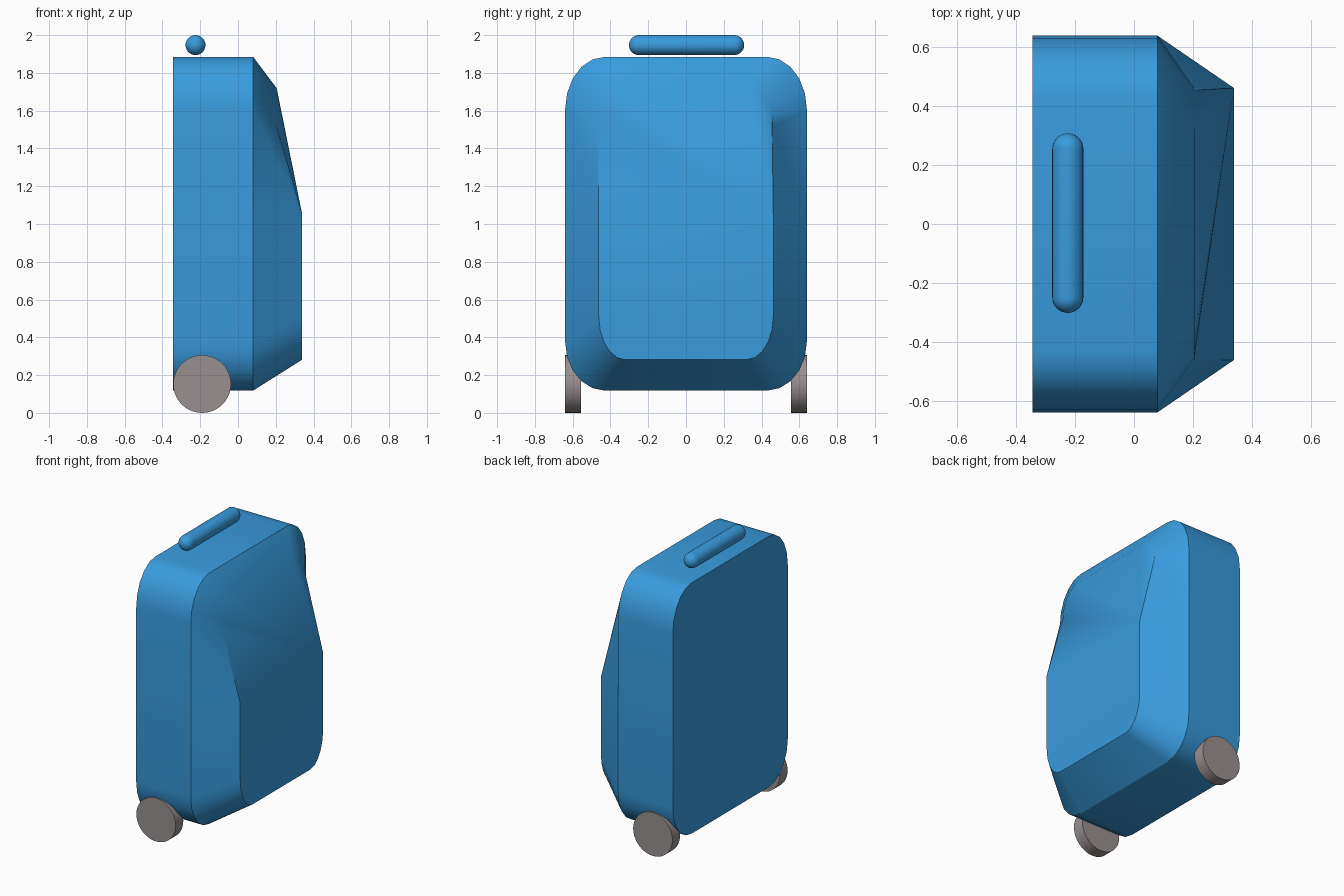
import bpy, bmesh, math
from mathutils import Matrix

if "Cube" in bpy.data.objects:
    bpy.data.objects.remove(bpy.data.objects["Cube"])


def material(name, rgb):
    m = bpy.data.materials.new(name)
    m.diffuse_color = (*rgb, 1)
    m.use_nodes = True
    m.node_tree.nodes["Principled BSDF"].inputs["Base Color"].default_value = m.diffuse_color
    return m


blue = material("blue_shell", (0.04, 0.33, 0.73))
grey = material("wheel_grey", (0.32, 0.28, 0.28))


def finish(name, bm, mat):
    bmesh.ops.recalc_face_normals(bm, faces=bm.faces)
    me = bpy.data.meshes.new(name)
    bm.to_mesh(me)
    bm.free()
    me.materials.append(mat)
    ob = bpy.data.objects.new(name, me)
    bpy.context.collection.objects.link(ob)
    bpy.ops.object.select_all(action='DESELECT')
    ob.select_set(True)
    bpy.context.view_layer.objects.active = ob
    bpy.ops.object.shade_smooth_by_angle(angle=math.radians(30))
    return ob


SEG = 5  # facets per rounded corner


def outline(hy, z0, z1, ry, rt, rb, zmid):
    """Rounded rectangle in y/z, starting at the +y mid-height point."""
    right = [(hy, zmid)]
    for i in range(SEG + 1):
        a = math.pi / 2 * i / SEG
        right.append((hy - ry + ry * math.cos(a), z1 - rt + rt * math.sin(a)))
    left = [(-y, z) for y, z in reversed(right)]
    low = []
    for i in range(SEG + 1):
        a = math.pi / 2 * i / SEG
        low.append((-hy + ry - ry * math.cos(a), z0 + rb - rb * math.sin(a)))
    return right + left + low + [(-y, z) for y, z in reversed(low)]


# case: straight shell, chamfered rim and sloping front panel
bm = bmesh.new()
outer = outline(0.64, 0.118, 1.885, 0.21, 0.28, 0.26, 1.05)
inner = outline(0.462, 0.282, 1.718, 0.14, 0.20, 0.23, 1.05)
top_x = lambda z: 0.205 if z > 1.2 else 0.34
rings = [[bm.verts.new((-0.345, y, z)) for y, z in outer],
         [bm.verts.new((0.08, y, z)) for y, z in outer],
         [bm.verts.new((top_x(z), y, z)) for y, z in inner]]
n = len(outer)
for a, b in zip(rings, rings[1:]):
    for i in range(n):
        j = (i + 1) % n
        bm.faces.new((a[i], a[j], b[j], b[i]))
bm.faces.new(rings[0])
front = rings[2]
mid = 2 * SEG + 3
for i in range(1, mid):
    bm.faces.new((front[0], front[i], front[i + 1]))
bm.faces.new([front[0]] + front[mid:])
finish("case", bm, blue)

# handle: capsule along y
bm = bmesh.new()
bmesh.ops.create_uvsphere(bm, u_segments=24, v_segments=16, radius=0.053)
for v in bm.verts:
    if abs(v.co.z) < 1e-5:
        v.co.z = 0
upper = [f for f in bm.faces if f.calc_center_median().z > 0]
ret = bmesh.ops.split(bm, geom=upper)
top = {v for v in ret["geom"] if isinstance(v, bmesh.types.BMVert)}
for v in bm.verts:
    v.co.z += 0.252 if v in top else -0.252
rims = [e for e in bm.edges if e.is_boundary]
bmesh.ops.bridge_loops(bm, edges=rims)
bmesh.ops.transform(bm, verts=bm.verts, matrix=Matrix.Translation(
    (-0.225, 0.003, 1.947)) @ Matrix.Rotation(math.pi / 2, 4, 'X'))
finish("handle", bm, blue)

# wheels
for name, side in (("front_wheel", -1), ("back_wheel", 1)):
    bm = bmesh.new()
    bmesh.ops.create_cone(
        bm, cap_ends=True, segments=40, radius1=0.153, radius2=0.153, depth=0.085,
        matrix=Matrix.Translation((-0.19, side * 0.5985, 0.153))
        @ Matrix.Rotation(math.pi / 2, 4, 'X'))
    finish(name, bm, grey)
